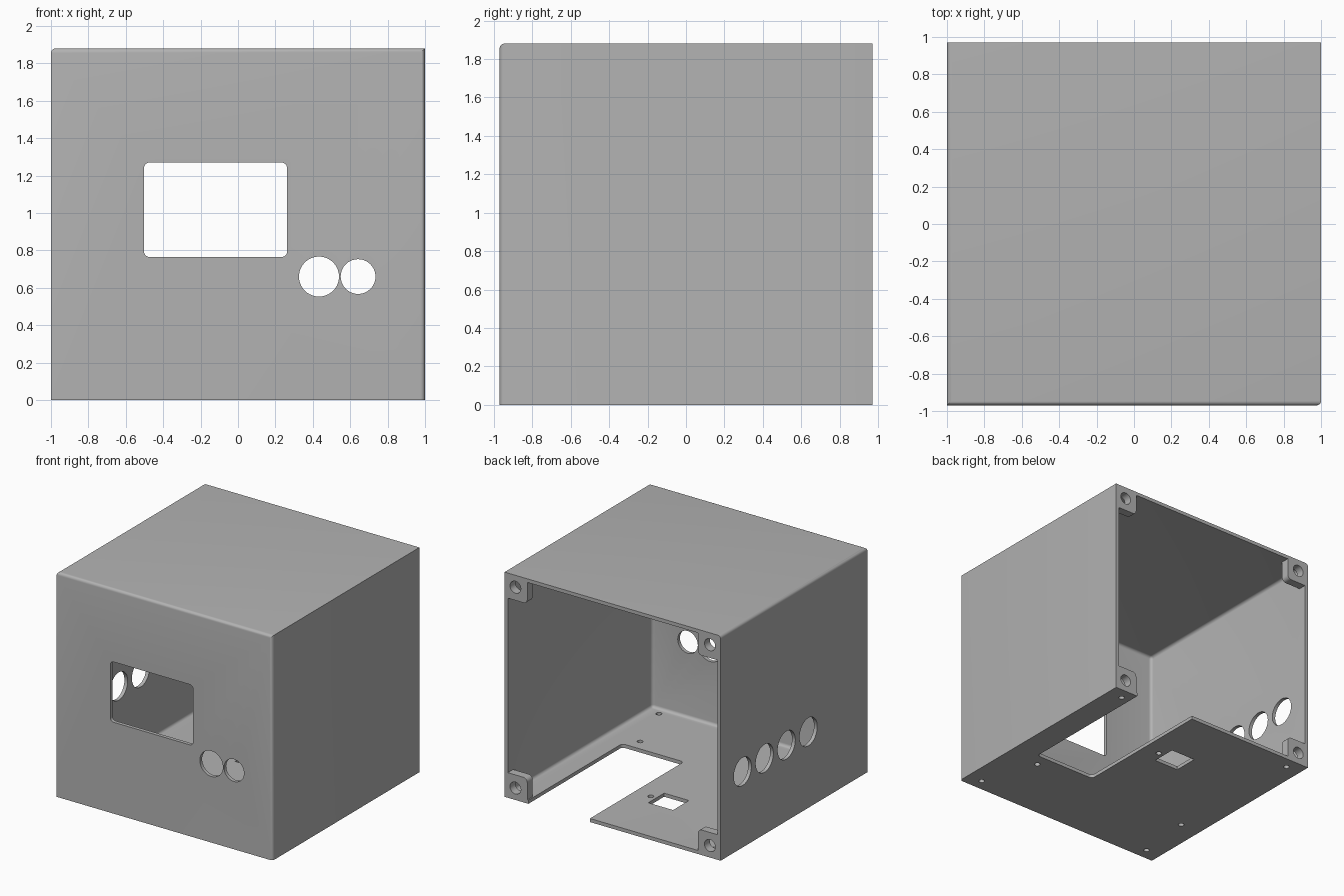
import bpy, bmesh, math
from mathutils import Vector

if "Cube" in bpy.data.objects:
    bpy.data.objects.remove(bpy.data.objects["Cube"], do_unlink=True)

X, Y, H = 1.0, 0.97, 1.88      # half width, half depth, height
T = 0.03                       # wall thickness

grey = bpy.data.materials.new("light_grey")
grey.use_nodes = True
COLOUR = (0.45, 0.45, 0.45, 1)
grey.diffuse_color = COLOUR
grey.node_tree.nodes["Principled BSDF"].inputs["Base Color"].default_value = COLOUR


def finish(name, bm):
    bmesh.ops.recalc_face_normals(bm, faces=bm.faces)
    mesh = bpy.data.meshes.new(name)
    bm.to_mesh(mesh)
    bm.free()
    mesh.materials.append(grey)
    obj = bpy.data.objects.new(name, mesh)
    bpy.context.collection.objects.link(obj)
    return obj


def box(name, lo, hi, radius=0, pick=None):
    """Box between two corners; edges whose midpoint satisfies pick are rounded."""
    lo, hi = Vector(lo), Vector(hi)
    bm = bmesh.new()
    bmesh.ops.create_cube(bm, size=1)
    for v in bm.verts:
        v.co = (lo + hi) / 2 + v.co * (hi - lo)
    if pick:
        mids = {e: (e.verts[0].co + e.verts[1].co) / 2 for e in bm.edges}
        edges = [e for e, m in mids.items() if pick(m)]
        bmesh.ops.bevel(bm, geom=edges, offset=radius, segments=5,
                        profile=0.5, affect='EDGES')
    return finish(name, bm)


def punch(axis, u, v, w, h, r, a, b):
    """Rounded rectangle cutter (a circle when r = w/2), running a to b along axis."""
    n = 10
    place = {'x': lambda p, q, t: (t, p, q),
             'y': lambda p, q, t: (p, t, q),
             'z': lambda p, q, t: (p, q, t)}[axis]
    bm = bmesh.new()
    ring = []
    for k, (sx, sy) in enumerate([(1, 1), (-1, 1), (-1, -1), (1, -1)]):
        for i in range(n + (r < w / 2)):
            ang = (k + i / n) * math.pi / 2
            ring.append(bm.verts.new(place(u + sx * (w / 2 - r) + r * math.cos(ang),
                                           v + sy * (h / 2 - r) + r * math.sin(ang), a)))
    face = bm.faces.new(ring)
    out = bmesh.ops.extrude_face_region(bm, geom=[face])
    step = Vector(place(0, 0, b - a))
    bmesh.ops.translate(bm, vec=step,
                        verts=[g for g in out["geom"] if isinstance(g, bmesh.types.BMVert)])
    return finish("cutter", bm)


def hole(axis, u, v, r, a, b):
    return punch(axis, u, v, 2 * r, 2 * r, r, a, b)


def cut(obj, cutters):
    bpy.context.view_layer.objects.active = obj
    for c in cutters:
        mod = obj.modifiers.new("cut", 'BOOLEAN')
        mod.operation, mod.solver, mod.object = 'DIFFERENCE', 'EXACT', c
        bpy.ops.object.modifier_apply(modifier=mod.name)
        bpy.data.objects.remove(c, do_unlink=True)


def smooth(obj):
    bpy.ops.object.select_all(action='DESELECT')
    obj.select_set(True)
    bpy.context.view_layer.objects.active = obj
    bpy.ops.object.shade_smooth_by_angle(angle=math.radians(30))


# Outer shell: three softened edges, hollow and open at the back
def soft_edge(m):
    front, top = m.y < -Y + .01, m.z > H - .01
    return (front and top) or (front and m.x > X - .01) or (top and m.x < -X + .01)


case = box("enclosure_shell", (-X, -Y, 0), (X, Y, H), 0.025, soft_edge)
cavity = box("cutter", (-X + T, -Y + T, T), (X - T, Y + .1, H - T), 0.025,
             lambda m: m.y < Y)
cutters = [cavity]

# Front: display window and two round openings
front = (-Y - .1, -Y + .1)
cutters.append(punch('y', -.12, 1.017, .765, .505, .03, *front))
cutters += [hole('y', .433, .66, .107, *front), hole('y', .642, .66, .093, *front)]

# Row of four cable holes in the right wall
cutters += [hole('x', .68 - .29 * i, .635, .117, -X - .1, -X + .1) for i in range(4)]

# Floor: slot open to the back, small rectangular opening, screw holes
floor = (-.1, .1)
cutters.append(punch('z', .495, .45, .57, 1.44, .03, *floor))
cutters.append(punch('z', -.105, .38, .23, .21, .004, *floor))
screws = [(sx * .86, sy * .87) for sx in (-1, 1) for sy in (-1, 1)]
screws += [(.69, -.38), (-.81, -.38), (.06, .38)]
cutters += [hole('z', x, y, .023, *floor) for x, y in screws]
cut(case, cutters)
smooth(case)

# Screw bosses in the four back corners
mid, size, depth = H / 2, .21, .07
for sx, side in ((-1, "right"), (1, "left")):
    for sz, level in ((-1, "lower"), (1, "upper")):
        outer = (sx * (X - T), mid + sz * (mid - T))
        inner = (sx * (X - size), mid + sz * (mid - size))
        xs, zs = sorted((outer[0], inner[0])), sorted((outer[1], inner[1]))
        boss = box(f"{level}_{side}_screw_boss", (xs[0], Y - depth, zs[0]),
                   (xs[1], Y, zs[1]), 0.035,
                   lambda m: abs(m.x - inner[0]) < .001 and abs(m.z - inner[1]) < .001)
        cut(boss, [hole('y', sx * (X - .1), mid + sz * (mid - .1), .05, Y - .2, Y + .1)])
        smooth(boss)
